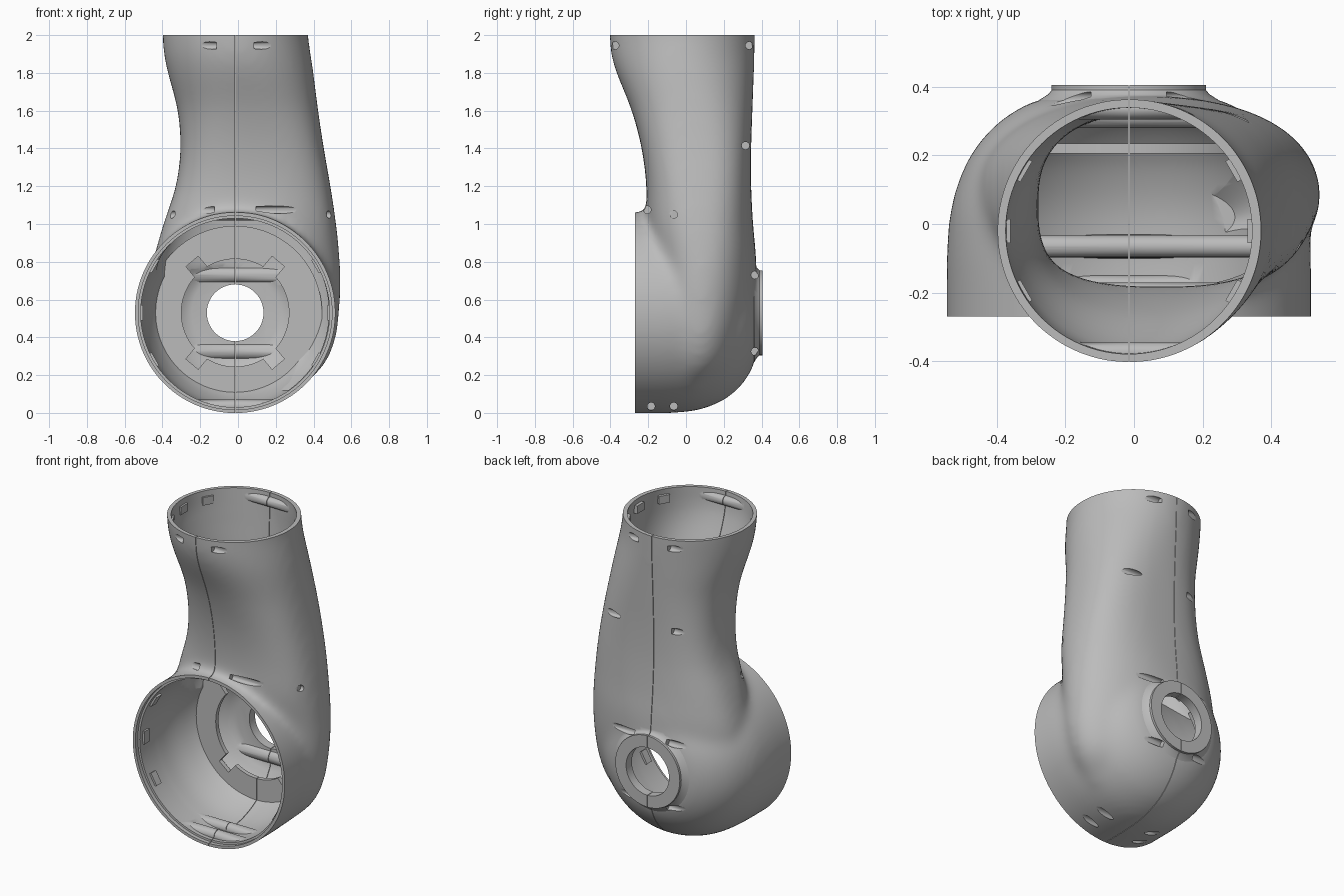
import bpy, bmesh, math
from mathutils import Matrix, Vector

cube = bpy.data.objects.get("Cube")
if cube:
    bpy.data.objects.remove(cube, do_unlink=True)

CX, CZ = -0.015, 0.53       # axis of the round housing
TOP_Y = -0.02               # centre of the neck opening
SEG = 96

grey = bpy.data.materials.new("shell_grey")
grey.use_nodes = True
grey.diffuse_color = (0.5, 0.5, 0.5, 1)
grey.node_tree.nodes["Principled BSDF"].inputs["Base Color"].default_value = (0.5, 0.5, 0.5, 1)


def finish(name, bm):
    bmesh.ops.recalc_face_normals(bm, faces=bm.faces)
    mesh = bpy.data.meshes.new(name)
    bm.to_mesh(mesh)
    bm.free()
    mesh.materials.append(grey)
    ob = bpy.data.objects.new(name, mesh)
    bpy.context.collection.objects.link(ob)
    return ob


def loft(name, rings):
    """Closed solid through rings of equal length."""
    bm = bmesh.new()
    rows = [[bm.verts.new(p) for p in ring] for ring in rings]
    n = len(rows[0])
    for a, b in zip(rows, rows[1:]):
        for i in range(n):
            j = (i + 1) % n
            bm.faces.new((a[i], a[j], b[j], b[i]))
    bm.faces.new(rows[0])
    bm.faces.new(rows[-1])
    return finish(name, bm)


def apply(ob, mod):
    bpy.context.view_layer.objects.active = ob
    bpy.ops.object.modifier_apply(modifier=mod.name)


def boolean(target, tool, op="DIFFERENCE"):
    mod = target.modifiers.new("cut", "BOOLEAN")
    mod.operation, mod.solver, mod.object = op, "EXACT", tool
    apply(target, mod)
    bpy.data.objects.remove(tool, do_unlink=True)


def angles():
    return [2 * math.pi * i / SEG for i in range(SEG)]


def catmull(points, steps):
    """Smooth path through the points."""
    pts = [Vector(p) for p in points]
    pts = [2 * pts[0] - pts[1]] + pts + [2 * pts[-1] - pts[-2]]
    out = []
    for a, b, c, d in zip(pts, pts[1:], pts[2:], pts[3:]):
        for k in range(steps):
            t = k / steps
            out.append(0.5 * (2 * b + (c - a) * t + (2 * a - 5 * b + 4 * c - d) * t * t
                              + (3 * b - a - 3 * c + d) * t ** 3))
    return out + [pts[-2]]


def revolve(name, profile):
    """Revolve (radius, y) points about the housing axis."""
    return loft(name, [[(CX + r * math.cos(a), y, CZ + r * math.sin(a)) for a in angles()]
                       for r, y in profile])


# Neck sections: height, left x, right x, front y, back y, squareness
NECK = [(2.0, -0.4, 0.37, -0.405, 0.365, 2), (1.9, -0.393, 0.385, -0.397, 0.363, 2),
        (1.8, -0.372, 0.4, -0.368, 0.36, 2.1),
        (1.6, -0.32, 0.425, -0.288, 0.352, 2.4), (1.4, -0.305, 0.455, -0.235, 0.345, 2.7),
        (1.2, -0.33, 0.49, -0.21, 0.345, 2.7), (1.0, -0.395, 0.52, -0.21, 0.355, 2.5),
        (0.8, -0.45, 0.54, -0.2, 0.372, 2.2), (0.6, -0.465, 0.541, -0.2, 0.365, 2.1),
        (0.4, -0.44, 0.52, -0.18, 0.33, 2), (0.25, -0.36, 0.455, -0.15, 0.27, 2),
        (0.12, -0.2, 0.32, -0.1, 0.14, 2)]


def neck(name, inset, rise):
    sections = catmull(NECK, 5)
    lid = sections[0].copy()
    lid[0] += rise
    rings = []
    for z, xl, xr, yf, yb, n in [lid] + sections:
        rx, ry = (xr - xl) / 2 - inset, (yb - yf) / 2 - inset
        ring = []
        for a in angles():
            c, s = math.cos(a), math.sin(a)
            ring.append(((xl + xr) / 2 + rx * math.copysign(abs(c) ** (2 / n), c),
                         (yf + yb) / 2 + ry * math.copysign(abs(s) ** (2 / n), s), z))
        rings.append(ring)
    return loft(name, rings)


def parts(name, items):
    """Disjoint solids in one mesh: ('box', size, matrix) or ('rod', radius, length, matrix)."""
    bm = bmesh.new()
    for it in items:
        if it[0] == "box":
            bmesh.ops.create_cube(bm, size=1, matrix=it[2] @ Matrix.Diagonal((*it[1], 1)))
        else:
            bmesh.ops.create_cone(bm, cap_ends=True, segments=24 if it[1] < 0.1 else SEG,
                                  radius1=it[1], radius2=it[1], depth=it[2], matrix=it[3])
    return finish(name, bm)


def at(x, y, z):
    return Matrix.Translation((x, y, z))


ALONG_X = Matrix.Rotation(math.pi / 2, 4, "Y")
ALONG_Y = Matrix.Rotation(math.pi / 2, 4, "X")


def disc(name, r, y, depth):
    return parts(name, [("rod", r, depth, at(CX, y, CZ) @ ALONG_Y)])


# Outer form: round housing and swept neck melted together, then trimmed flat at both rims
curve = [(0.532, -0.1), (0.522, 0.03), (0.495, 0.13), (0.45, 0.22), (0.377, 0.3), (0.29, 0.355)]
outer = [tuple(p) for p in catmull(curve, 4)]
shell = revolve("arm_shell", [(0.532, -0.42)] + outer + [(0.2, 0.378)])
boolean(shell, neck("neck", 0, 0.12), "UNION")
melt = shell.modifiers.new("melt", "REMESH")
melt.mode, melt.voxel_size = "VOXEL", 0.018
apply(shell, melt)
soften = shell.modifiers.new("soften", "SMOOTH")
soften.factor, soften.iterations = 0.5, 36
apply(shell, soften)
boolean(shell, parts("rim_trim", [("box", (3, 1, 2.3), at(0, -0.77, 0.15)),
                                  ("box", (3, 3, 1), at(0, 0, 2.5))]))

# Rear collar
boolean(shell, revolve("collar", [(0.2, 0.3), (0.26, 0.362), (0.235, 0.378),
                                  (0.225, 0.39), (0.225, 0.405)]), "UNION")

# Hollow interior with a stepped front rim
cavity = revolve("cavity", [(0.513, -0.32), (0.513, -0.245), (0.5, -0.245)]
                 + [(r - 0.029, y - 0.014) for r, y in outer] + [(0.23, 0.348)])
boolean(cavity, neck("neck_cavity", 0.026, 0.06), "UNION")

# Bulkhead with a keyed opening
bulkhead = disc("bulkhead", 0.46, 0.22, 0.028)
boolean(bulkhead, disc("opening", 0.285, 0.22, 0.1))
keys = []
for deg in (50, 130, 230, 310):
    turn = Matrix.Rotation(-math.radians(deg), 4, "Y")
    keys.append(("box", (0.11, 0.1, 0.085), at(CX, 0.22, CZ) @ turn @ at(0.3, 0, 0)))
boolean(bulkhead, parts("keyways", keys))
boolean(cavity, bulkhead)

# Screw positions (y, z, boss radius, boss length, slot start)
SCREWS = [(-0.375, 1.945, 0.03, 0.5, 0.1), (0.335, 1.945, 0.03, 0.4, 0.1),
          (0.315, 1.415, 0.035, 0.9, 0.11), (-0.205, 1.075, 0.035, 0.5, 0.11),
          (-0.065, 1.05, 0.032, 1.2, 0.4), (0.365, 0.73, 0.042, 0.5, 0.11),
          (0.365, 0.325, 0.042, 0.5, 0.11), (-0.185, 0.035, 0.035, 0.5, 0.1),
          (-0.065, 0.035, 0.035, 0.5, 0.1)]
inside = [("rod", r, length, at(0, y, z) @ ALONG_X) for y, z, r, length, s in SCREWS]

# Small locating lugs inside both rims
for deg in (0, 30, 150, 180, 210, 330):
    ang = math.radians(deg)
    inside.append(("box", (0.05, 0.05, 0.08),
                   at(CX, -0.19, CZ) @ Matrix.Rotation(-ang, 4, "Y") @ at(0.513, 0, 0)))
    inside.append(("box", (0.04, 0.07, 0.05),
                   at(CX, TOP_Y, 1.94) @ Matrix.Rotation(ang, 4, "Z") @ at(0.365, 0, 0)))
boolean(cavity, parts("bosses_and_lugs", inside))
boolean(shell, cavity)

# Rear axle hole
boolean(shell, disc("axle_hole", 0.15, 0.39, 0.16))

# Screw slots on each side of the seam
slots = []
for y, z, r, length, start in SCREWS:
    for side in (-1, 1):
        shift = 0.07 if start > 0.3 else CX
        slots.append(("rod", 0.02, 0.5, at(shift + side * (start + 0.25), y, z) @ ALONG_X))
boolean(shell, parts("screw_slots", slots))

# Narrow seam between the two halves
boolean(shell, parts("seam", [("box", (0.003, 2, 3), at(CX + 0.001, 0, 1))]))

bpy.ops.object.select_all(action="DESELECT")
shell.select_set(True)
bpy.context.view_layer.objects.active = shell
bpy.ops.object.shade_smooth_by_angle(angle=math.radians(35))
